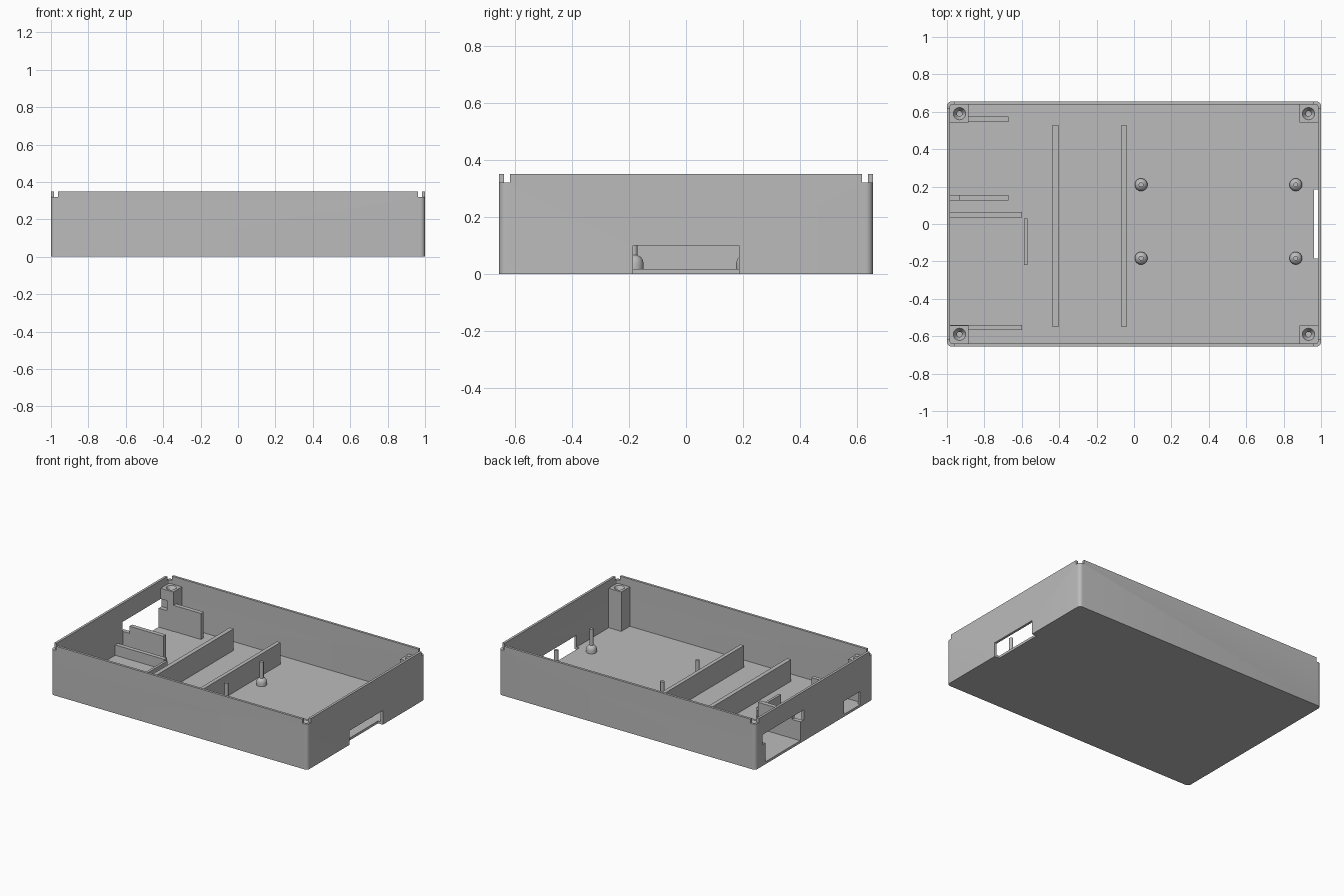
import bpy, bmesh
from mathutils import Matrix, Vector

cube = bpy.data.objects.get("Cube")
if cube:
    bpy.data.objects.remove(cube, do_unlink=True)

# Single grey plastic
grey = bpy.data.materials.new("grey_plastic")
grey.use_nodes = True
colour = (0.5, 0.5, 0.5, 1)
grey.diffuse_color = colour
grey.node_tree.nodes["Principled BSDF"].inputs["Base Color"].default_value = colour

HX, HY, H = 1.0, 0.655, 0.35   # outer half sizes and height
T = 0.017                      # wall and floor thickness
FLOOR = T - 0.004              # parts sink slightly into the floor


def finish(bm, name):
    bmesh.ops.recalc_face_normals(bm, faces=bm.faces[:])
    mesh = bpy.data.meshes.new(name)
    bm.to_mesh(mesh)
    bm.free()
    mesh.materials.append(grey)
    obj = bpy.data.objects.new(name, mesh)
    bpy.context.collection.objects.link(obj)
    return obj


def box(name, x, y, z, corner=0):
    """Box from (min, max) pairs, with optional rounded upright edges."""
    bm = bmesh.new()
    size = Vector((x[1] - x[0], y[1] - y[0], z[1] - z[0]))
    mid = Vector((x[0] + x[1], y[0] + y[1], z[0] + z[1])) / 2
    bmesh.ops.create_cube(bm, size=1, matrix=Matrix.Translation(mid) @ Matrix.Diagonal((*size, 1)))
    if corner:
        upright = [e for e in bm.edges if abs(e.verts[0].co.z - e.verts[1].co.z) > size.z / 2]
        bmesh.ops.bevel(bm, geom=upright, offset=corner, segments=6, profile=0.5, affect='EDGES')
    return finish(bm, name)


def lathe(name, profile, x, y, steps=32):
    """Spin a (radius, height) profile about an upright axis."""
    bm = bmesh.new()
    verts = [bm.verts.new((r, 0, z)) for r, z in profile]
    edges = [bm.edges.new(pair) for pair in zip(verts, verts[1:])]
    bmesh.ops.spin(bm, geom=verts + edges, axis=(0, 0, 1), cent=(0, 0, 0),
                   angle=6.2831853, steps=steps)
    bmesh.ops.remove_doubles(bm, verts=bm.verts[:], dist=1e-5)
    bmesh.ops.translate(bm, verts=bm.verts[:], vec=(x, y, 0))
    return finish(bm, name)


def smooth(obj):
    bpy.ops.object.select_all(action='DESELECT')
    obj.select_set(True)
    bpy.context.view_layer.objects.active = obj
    bpy.ops.object.shade_smooth_by_angle(angle=0.6)


def cut(obj, *cutters):
    """Subtract the cutters for good, then drop them."""
    for c in cutters:
        c.hide_render = True
        mod = obj.modifiers.new("cut", 'BOOLEAN')
        mod.operation, mod.solver, mod.object = 'DIFFERENCE', 'EXACT', c
        bpy.context.view_layer.objects.active = obj
        bpy.ops.object.modifier_apply(modifier=mod.name)
        bpy.data.objects.remove(c, do_unlink=True)


def flange_cutter():
    return box("flange_cutter", (-1.1, -0.935), (0.115, 0.575), (0.15, 0.22))


# Tray shell with its openings and corner notches
shell = box("tray_shell", (-HX, HX), (-HY, HY), (0, H), 0.025)
cut(shell,
    box("cavity", (T - HX, HX - T), (T - HY, HY - T), (T, 1), 0.01),
    box("cable_slot", (0.963, 1.1), (-0.185, 0.185), (-0.1, 0.1)),
    box("socket_opening", (-1.1, -0.97), (0.155, 0.545), (T, 0.2)),
    flange_cutter(),
    box("side_port", (-1.1, -0.97), (-0.51, -0.33), (T, 0.11)))
for sx in (-1, 1):
    for sy in (-1, 1):
        xs = sorted((sx * 0.962, sx * 1.1))
        ys = sorted((sy * 0.617, sy * 0.8))
        cut(shell, box("corner_notch", xs, ys, (0.32, 1)))
smooth(shell)

# Corner screw posts with tapered holes
POST = 0.295
for sx, side in ((-1, "right"), (1, "left")):
    for sy, end in ((-1, "front"), (1, "back")):
        xs = sorted((sx * 0.885, sx * 0.988))
        ys = sorted((sy * 0.543, sy * 0.643))
        post = box(f"screw_post_{end}_{side}", xs, ys, (FLOOR, POST))
        hole = [(0, 0.2), (0.014, 0.2), (0.014, 0.26), (0.033, POST), (0.033, 0.4), (0, 0.4)]
        cut(post, lathe("screw_hole", hole, sx * 0.933, sy * 0.59))
        if sx < 0 < sy:
            cut(post, flange_cutter())

# Socket holder rails, notched for the flange
for name, ys in (("socket_rail_back", (0.545, 0.575)), ("socket_rail_front", (0.125, 0.155))):
    cut(box(name, (-0.988, -0.67), ys, (FLOOR, 0.2)), flange_cutter())

# Low rails around the small board
box("board_rail_back", (-0.988, -0.6), (0.035, 0.065), (FLOOR, 0.09))
box("board_rail_front", (-0.988, -0.6), (-0.567, -0.54), (FLOOR, 0.09))
box("board_stop", (-0.587, -0.57), (-0.22, 0.03), (FLOOR, 0.09))

# Cross dividers
box("divider_right", (-0.435, -0.405), (-0.55, 0.53), (FLOOR, 0.17))
box("divider_left", (-0.067, -0.04), (-0.55, 0.53), (FLOOR, 0.17))

# Domed standoffs with locating pins
standoff = [(0, FLOOR), (0.034, FLOOR), (0.034, 0.038), (0.031, 0.05), (0.024, 0.06),
            (0.013, 0.066), (0.013, 0.18), (0, 0.18)]
for x in (0.038, 0.865):
    for y in (-0.183, 0.21):
        smooth(lathe("standoff_pin", standoff, x, y))
